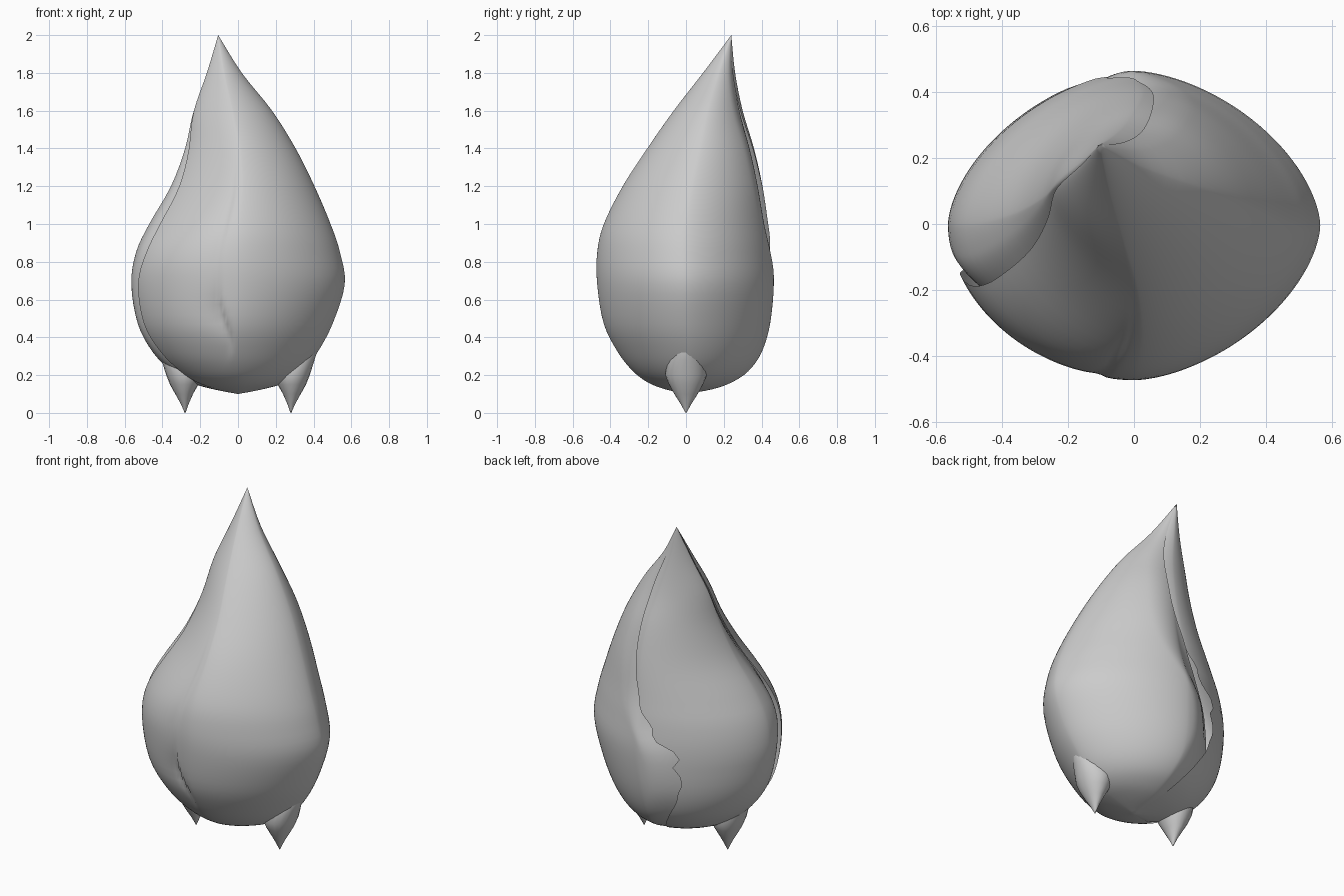
import bpy, bmesh
from math import sin, cos, exp, radians, pi

if "Cube" in bpy.data.objects:
    bpy.data.objects.remove(bpy.data.objects["Cube"])

# Bud sections: z, left x, right x, front y, back y, left seam angle, back seam angle
ROWS = [
    (0.10, 0.00, 0.00, 0.00, 0.00, 215, 100),
    (0.125, -0.13, 0.13, -0.11, 0.14, 213, 102),
    (0.16, -0.25, 0.25, -0.20, 0.24, 211, 104),
    (0.22, -0.35, 0.34, -0.28, 0.33, 209, 107),
    (0.32, -0.45, 0.42, -0.36, 0.40, 205, 112),
    (0.47, -0.53, 0.50, -0.435, 0.445, 200, 118),
    (0.68, -0.565, 0.565, -0.47, 0.465, 200, 116),
    (0.85, -0.54, 0.54, -0.47, 0.455, 205, 100),
    (1.00, -0.47, 0.49, -0.435, 0.435, 206, 90),
    (1.20, -0.355, 0.405, -0.335, 0.405, 204, 83),
    (1.40, -0.28, 0.305, -0.205, 0.36, 198, 78),
    (1.60, -0.235, 0.18, -0.065, 0.30, 186, 70),
    (1.80, -0.165, 0.02, 0.09, 0.26, 180, 60),
    (2.00, -0.105, -0.105, 0.24, 0.24, 180, 55),
]


def smooth_rows(rows, sub=4):
    """Catmull-Rom interpolation of the section table."""
    out = []
    last = len(rows) - 1
    for i in range(last):
        p = [rows[min(max(i + k, 0), last)] for k in (-1, 0, 1, 2)]
        for s in range(sub):
            t = s / sub
            out.append([0.5 * (2 * b + (c - a) * t + (2 * a - 5 * b + 4 * c - d) * t * t
                               + (3 * b - a - 3 * c + d) * t ** 3) for a, b, c, d in zip(*p)])
    return out + [list(rows[-1])]


def step(t):
    t = min(max(t, 0), 1)
    return t * t * (3 - 2 * t)


def spow(v, p):
    return abs(v) ** p * (1 if v >= 0 else -1)


def point(row, angle, scale):
    """Point on the rounded-diamond section (left front quarter flatter higher up)."""
    z, l, r, f, b = row[:5]
    c, s = cos(radians(angle)), sin(radians(angle))
    p = 1.2
    if c < 0 and s < 0:
        p = 1.06 + 0.36 * step((z - 0.75) / 0.6)
    return ((l + r) / 2 + (r - l) / 2 * scale * spow(c, p),
            (f + b) / 2 + (b - f) / 2 * scale * spow(s, p), z)


def finish(bm, name):
    bmesh.ops.remove_doubles(bm, verts=bm.verts, dist=0.0005)
    bmesh.ops.recalc_face_normals(bm, faces=bm.faces)
    me = bpy.data.meshes.new(name)
    bm.to_mesh(me)
    bm.free()
    me.polygons.foreach_set("use_smooth", [True] * len(me.polygons))
    ob = bpy.data.objects.new(name, me)
    bpy.context.collection.objects.link(ob)
    return ob


def grid(name, rings, closed=False):
    bm = bmesh.new()
    vs = [[bm.verts.new(p) for p in ring] for ring in rings]
    n = len(vs[0])
    for lo, hi in zip(vs, vs[1:]):
        for j in range(n if closed else n - 1):
            k = (j + 1) % n
            bm.faces.new((lo[j], lo[k], hi[k], hi[j]))
    return finish(bm, name)


def petal(name, span, tuck, crease=False, n=140, width=36):
    """Wrapped sheet: free edge at its start, tucked inwards at its end."""
    rings = []
    for row in smooth_rows(ROWS):
        z = row[0]
        a0, a1 = span(row)
        ring = []
        for j in range(n + 1):
            ang = a0 + (a1 - a0) * j / n
            off = -tuck(z) * step(1 - (a1 - ang) / width)
            if crease:  # fold down the front, deepest in a notch near the base
                d = ang - (258 + 9 * exp(-((z - 0.38) / 0.12) ** 2))
                depth = (0.06 * exp(-((z - 0.5) / 0.11) ** 2)
                         + 0.02 * step((1.35 - z) / 0.3) * step((z - 0.2) / 0.2))
                off -= depth * (exp(d / 8) if d < 0 else exp(-d / 1.2))
            ring.append(point(row, ang, 1 + off))
        rings.append(ring)
    return grid(name, rings)


def back_seam(row):
    """Ragged back edge of the left petal."""
    z = row[0]
    return row[6] + 4 * sin(z * 38) * exp(-((z - 0.72) / 0.2) ** 2)


# Big petal wrapping the front and right side
petal("front_petal", lambda r: (r[5], 360 + r[6] + 14),
      lambda z: 0.09 + 0.09 * exp(-((z - 0.7) / 0.3) ** 2), crease=True)

# Second petal wrapping the left and back
petal("left_back_petal", lambda r: (back_seam(r), r[5] + 12), lambda z: 0.085, n=70, width=24)

# Pointed tips hanging below the bud on both sides, blending up into it
TIP = [(0.0, 0.28, 0.002, 0.002), (0.05, 0.282, 0.022, 0.03), (0.10, 0.285, 0.047, 0.062),
       (0.15, 0.285, 0.075, 0.09), (0.20, 0.285, 0.095, 0.11), (0.28, 0.30, 0.105, 0.10),
       (0.36, 0.33, 0.10, 0.06), (0.44, 0.33, 0.09, 0.02)]
for side, name in ((-1, "left_base_tip"), (1, "right_base_tip")):
    grid(name, [[(side * (x + rx * cos(2 * pi * k / 20)), ry * sin(2 * pi * k / 20), z)
                 for k in range(20)] for z, x, rx, ry in TIP], closed=True)
